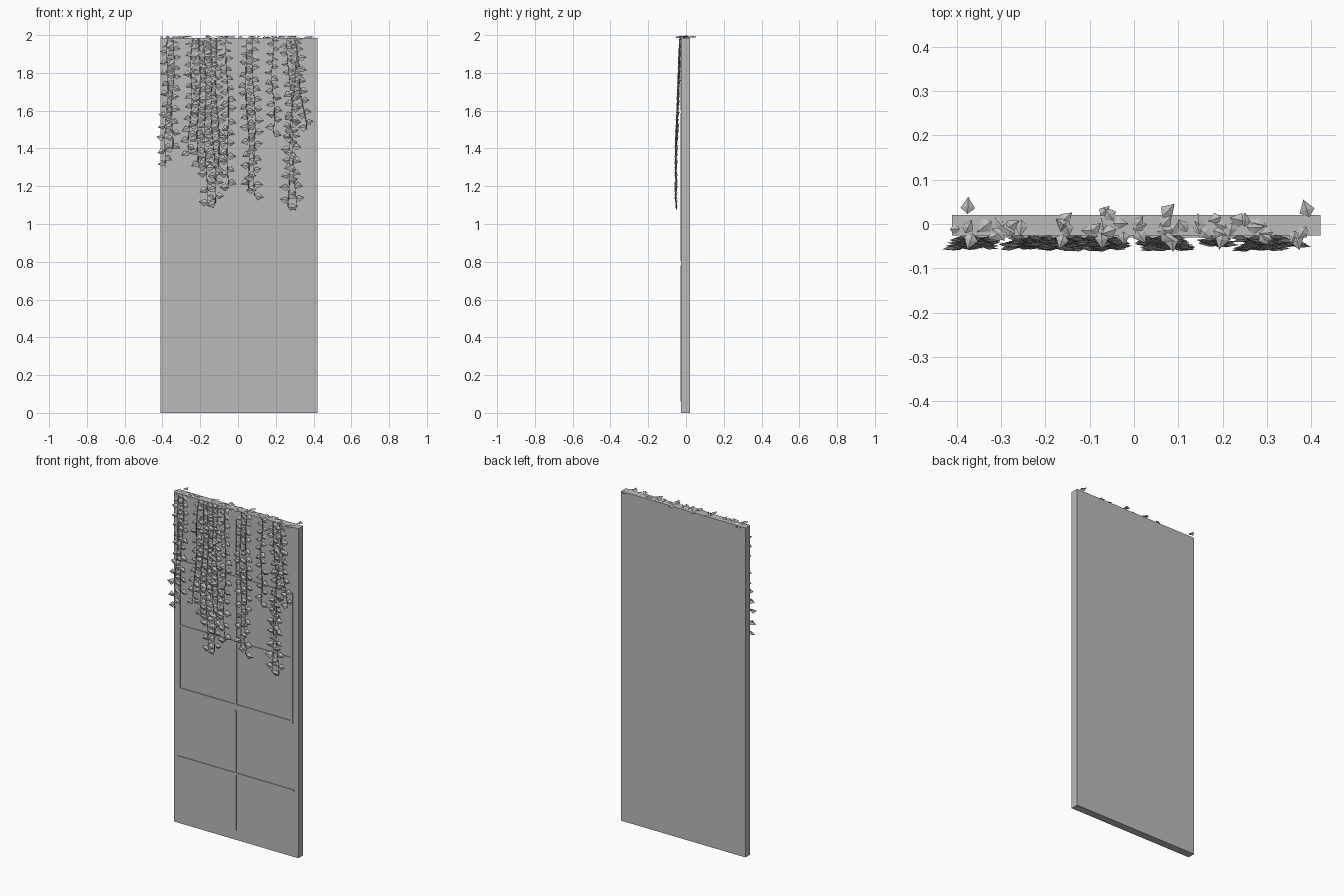
import bpy, bmesh, math, random
from mathutils import Vector

random.seed(7)
cube = bpy.data.objects.get("Cube")
if cube:
    bpy.data.objects.remove(cube, do_unlink=True)

grey = bpy.data.materials.new("plain grey")
grey.use_nodes = True
grey.diffuse_color = (0.5, 0.5, 0.5, 1)
grey.node_tree.nodes["Principled BSDF"].inputs["Base Color"].default_value = (0.5, 0.5, 0.5, 1)

FRONT, BACK, TOP = -0.026, 0.02, 1.985


def finish(name, bm):
    mesh = bpy.data.meshes.new(name)
    bm.to_mesh(mesh)
    bm.free()
    mesh.materials.append(grey)
    obj = bpy.data.objects.new(name, mesh)
    bpy.context.collection.objects.link(obj)
    return obj


def box(name, x0, x1, y0, y1, z0, z1):
    bm = bmesh.new()
    bmesh.ops.create_cube(bm, size=1)
    for v in bm.verts:
        v.co = ((x0, x1)[v.co.x > 0], (y0, y1)[v.co.y > 0], (z0, z1)[v.co.z > 0])
    return finish(name, bm)


def bar(name, x0, x1, z0, z1):
    return box(name, x0, x1, FRONT - 0.004, FRONT + 0.004, z0, z1)


def add_leaf(bm, base, along, normal, length, width):
    """Folded kite-shaped leaf with a raised middle."""
    along = along.normalized()
    side = along.cross(normal).normalized()
    up = side.cross(along).normalized()
    fold = up * width * 0.12
    mid = bm.verts.new(base + along * length * 0.45 + fold)
    rim = [bm.verts.new(p) for p in (
        base,
        base + along * length * 0.35 + side * width * 0.5 - fold,
        base + along * length,
        base + along * length * 0.35 - side * width * 0.5 - fold)]
    for i in range(4):
        bm.faces.new((mid, rim[i], rim[(i + 1) % 4]))


# Door slab
box("door_slab", -0.41, 0.42, FRONT, BACK, 0, TOP)

# Slim dividing strips on the lower and upper panels
bar("lower_upright_strip", -0.002, 0.009, 0.06, 0.78)
bar("lower_cross_strip", -0.385, 0.39, 0.394, 0.405)
bar("upper_upright_strip", -0.002, 0.009, 1.6, 1.93)

# Window frame with glazing bars
for i, z in enumerate((0.81, 1.19, 1.58)):
    bar(f"window_rail_{i + 1}", -0.376, 0.384, z - 0.006, z + 0.008)
for i, x in enumerate((-0.37, 0.004, 0.378)):
    bar(f"window_upright_{i + 1}", x - 0.006, x + 0.006, 0.81, 1.58)

# Hanging vines: top x, bottom x, bottom z
vines = [(-0.37, -0.385, 1.3), (-0.34, -0.35, 1.4), (-0.24, -0.26, 1.36),
         (-0.2, -0.215, 1.3), (-0.18, -0.165, 1.11), (-0.15, -0.12, 1.11),
         (-0.12, -0.1, 1.26), (-0.06, -0.05, 1.19), (0.04, 0.06, 1.17),
         (0.08, 0.09, 1.15), (0.18, 0.19, 1.48), (0.31, 0.26, 1.09),
         (0.26, 0.31, 1.09), (0.3, 0.36, 1.5)]


def vine_point(x0, x1, z1, t):
    sway = 0.006 * math.sin(t * 9 + x0 * 40)
    y = -0.032 - 0.022 * min(1, (TOP - z1) * t / 0.6)
    return Vector((x0 + (x1 - x0) * t + sway, y, TOP + (z1 - TOP) * t))


for n, (x0, x1, z1) in enumerate(vines):
    curve = bpy.data.curves.new(f"vine_stem_{n + 1}", "CURVE")
    curve.dimensions = "3D"
    curve.bevel_depth = 0.002
    curve.bevel_resolution = 0
    curve.materials.append(grey)
    spline = curve.splines.new("POLY")
    spline.points.add(12)
    for i, p in enumerate(spline.points):
        p.co = (*vine_point(x0, x1, z1, i / 12), 1)
    bpy.context.collection.objects.link(bpy.data.objects.new(curve.name, curve))

    # Leaves alternate left and right, larger and sparser toward the tip
    bm = bmesh.new()
    z, sign = TOP - 0.01, 1
    while z > z1 - 0.01:
        t = min(1, (TOP - z) / (TOP - z1))
        low = (TOP - z) / 0.9
        length = random.uniform(0.032, 0.042) + 0.012 * low
        along = Vector((sign, random.uniform(-0.15, 0.15), random.uniform(-0.7, 0.25)))
        normal = Vector((random.uniform(-0.2, 0.2), -1, random.uniform(-0.1, 0.5)))
        add_leaf(bm, vine_point(x0, x1, z1, t), along, normal, length, length * 0.85)
        z -= random.uniform(0.019, 0.027) + 0.016 * low
        sign = -sign
    finish(f"vine_leaves_{n + 1}", bm)

# Loose leaves lying along the top edge
bm = bmesh.new()
patches = [-0.37, -0.3, -0.27, -0.15, -0.09, -0.05, 0, 0.08, 0.11, 0.16, 0.21, 0.25, 0.3, 0.38]
for x in patches * 4:
    base = Vector((x + random.uniform(-0.03, 0.02), random.uniform(-0.025, 0.025), TOP + 0.005))
    angle = random.uniform(0, math.tau)
    along = Vector((math.cos(angle), math.sin(angle), random.uniform(-0.1, 0.15)))
    size = random.uniform(0.03, 0.042)
    add_leaf(bm, base, along, Vector((0, 0, 1)), size, size * 0.85)
for v in bm.verts:
    v.co.x = max(-0.415, min(0.415, v.co.x))
    v.co.z = min(2.0, v.co.z)
max(bm.verts, key=lambda v: v.co.z).co.z = 2.0
finish("top_edge_leaves", bm)
